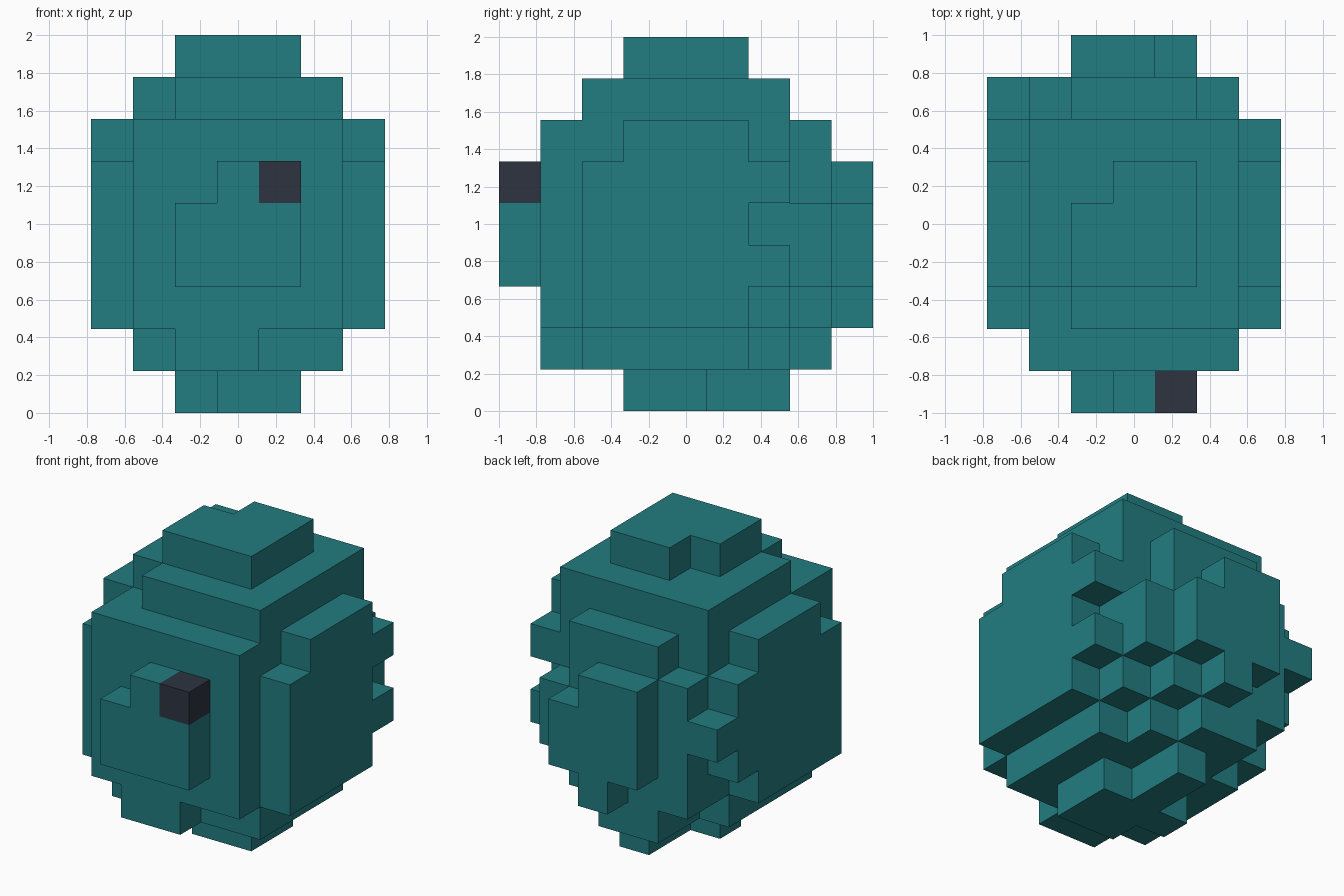
import bpy, bmesh
from mathutils import Vector

default_cube = bpy.data.objects.get("Cube")
if default_cube:
    bpy.data.objects.remove(default_cube, do_unlink=True)

UNIT = 2 / 9  # edge of one block


def make_material(name, colour):
    mat = bpy.data.materials.new(name)
    mat.use_nodes = True
    mat.diffuse_color = colour
    mat.node_tree.nodes["Principled BSDF"].inputs["Base Color"].default_value = colour
    return mat


teal = make_material("teal", (0.016, 0.205, 0.220, 1))
charcoal = make_material("charcoal", (0.026, 0.034, 0.051, 1))


def block(x, y, z):
    """Cells of a solid block; each range is (first, last) inclusive."""
    def span(r):
        return range(r[0], r[1] + 1)
    return {(i, j, k) for i in span(x) for j in span(y) for k in span(z)}


def build_blocks(name, cells, material, neighbours=frozenset()):
    """Make one mesh holding only the exposed faces of the cells."""
    bm = bmesh.new()
    corners = {}

    def corner(p):
        key = tuple(round(c * 2) for c in p)
        if key not in corners:
            corners[key] = bm.verts.new((p.x * UNIT, p.y * UNIT, p.z * UNIT))
        return corners[key]

    solid = cells | neighbours
    for cell in sorted(cells):
        centre = Vector(cell) + Vector((0, 0, 0.5))
        for axis in range(3):
            for sign in (-1, 1):
                normal = Vector((0, 0, 0))
                normal[axis] = sign
                if tuple(int(a + b) for a, b in zip(cell, normal)) in solid:
                    continue
                u = Vector((0, 0, 0))
                u[(axis + 1) % 3] = 0.5
                v = normal.cross(u)
                middle = centre + normal / 2
                bm.faces.new([corner(middle + a * u + b * v)
                              for a, b in ((-1, -1), (1, -1), (1, 1), (-1, 1))])
    mesh = bpy.data.meshes.new(name)
    bm.to_mesh(mesh)
    bm.free()
    mesh.materials.append(material)
    obj = bpy.data.objects.new(name, mesh)
    bpy.context.collection.objects.link(obj)
    return obj


# Rounded middle
middle = block((-2, 2), (-3, 2), (2, 6))
# Side panels, uneven towards the back
sides = block((-3, 3), (-2, 1), (2, 5)) | block((-3, 3), (-1, 1), (6, 6))
sides |= block((-3, 3), (2, 2), (3, 5)) | {(-3, 3, 4)}
sides.discard((3, 2, 4))
# Stepped back
back = block((-1, 1), (3, 3), (2, 6)) | block((-2, -2), (3, 3), (2, 5))
back |= block((2, 2), (3, 3), (3, 4)) | block((-1, 1), (4, 4), (3, 4))
back |= block((-1, 0), (4, 4), (5, 5)) | {(0, 4, 2)}
# Raised front plate
front = block((-1, 1), (-4, -4), (3, 4)) | {(0, -4, 5)}
# Top steps, each missing one corner
top = block((-2, 2), (-2, 2), (7, 7)) | block((-1, 1), (-1, 1), (8, 8))
top -= {(-2, -2, 7), (-1, 1, 8)}
# Underside steps
base = block((-2, 2), (-2, 1), (1, 1)) | block((-1, 1), (2, 2), (1, 1))
base |= block((-1, 0), (3, 3), (1, 1)) | block((-1, 0), (-3, -3), (1, 1))
base |= block((0, 1), (-1, 0), (0, 0)) | block((0, 0), (1, 2), (0, 0)) | {(-1, 0, 0)}
# Single dark block on the front
dark = {(1, -4, 5)}

body_cells = middle | sides | back | front | top | base
build_blocks("body", body_cells, teal, dark)
build_blocks("dark_front_block", dark, charcoal, body_cells)
